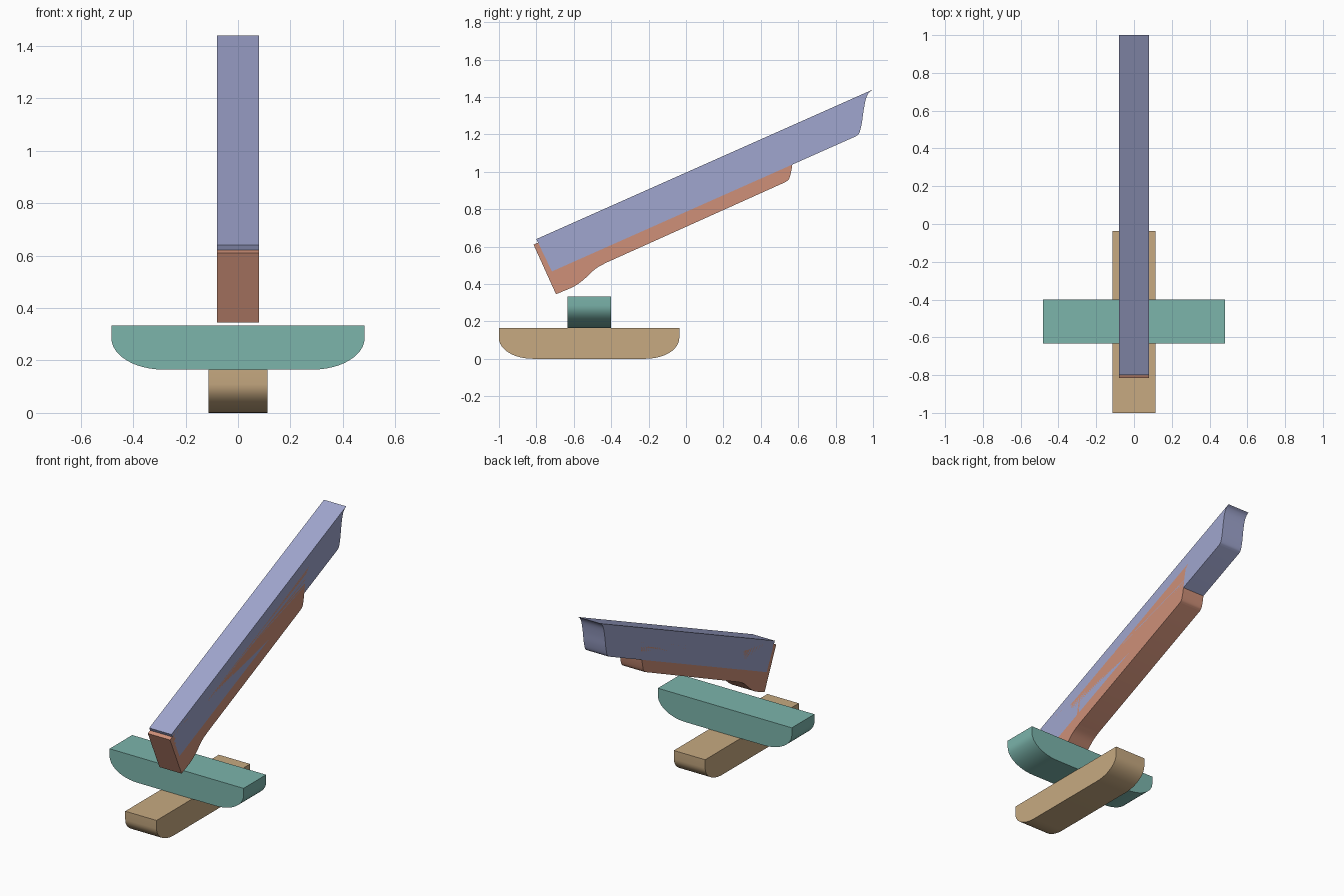
import bpy, bmesh, math
from mathutils import Vector

if "Cube" in bpy.data.objects:
    bpy.data.objects.remove(bpy.data.objects["Cube"])


def paint(obj, name, color):
    mat = bpy.data.materials.new(name)
    mat.diffuse_color = (*color, 1)
    mat.use_nodes = True
    mat.node_tree.nodes["Principled BSDF"].inputs["Base Color"].default_value = mat.diffuse_color
    obj.data.materials.append(mat)


def extrude_profile(name, pts, axis, lo, hi, color):
    """Extrude a 2D profile: axis 'x' takes (y, z) points, axis 'y' takes (x, z)."""
    place = (lambda p, d: (d, p[0], p[1])) if axis == 'x' else (lambda p, d: (p[0], d, p[1]))
    bm = bmesh.new()
    a = [bm.verts.new(place(p, lo)) for p in pts]
    b = [bm.verts.new(place(p, hi)) for p in pts]
    bm.faces.new(a)
    bm.faces.new(b[::-1])
    n = len(pts)
    for i in range(n):
        j = (i + 1) % n
        bm.faces.new((a[j], a[i], b[i], b[j]))
    bmesh.ops.recalc_face_normals(bm, faces=bm.faces)
    mesh = bpy.data.meshes.new(name)
    bm.to_mesh(mesh)
    bm.free()
    obj = bpy.data.objects.new(name, mesh)
    bpy.context.collection.objects.link(obj)
    paint(obj, name + "_paint", color)
    bpy.ops.object.select_all(action='DESELECT')
    obj.select_set(True)
    bpy.context.view_layer.objects.active = obj
    bpy.ops.object.shade_smooth_by_angle(angle=math.radians(30))
    return obj


def boat_profile(c, half, z0, z1, rx, rz, steps=12):
    """Flat top, bottom ends rounded by quarter ellipses."""
    arc = [(half - rx + rx * math.cos(t), z0 + rz - rz * math.sin(t))
           for t in (math.pi / 2 * i / steps for i in range(steps + 1))]
    right = [(half, z1)] + arc
    return [(c + u, z) for u, z in right] + [(c - u, z) for u, z in right[::-1]]


def spline(ctrl, steps=5):
    """Catmull-Rom curve through the control points."""
    p = [Vector(q) for q in ctrl]
    p = [2 * p[0] - p[1]] + p + [2 * p[-1] - p[-2]]
    out = []
    for i in range(1, len(p) - 2):
        for k in range(steps):
            t = k / steps
            out.append(0.5 * (2 * p[i] + (p[i + 1] - p[i - 1]) * t
                       + (2 * p[i - 1] - 5 * p[i] + 4 * p[i + 1] - p[i + 2]) * t * t
                       + (3 * p[i] - p[i - 1] - 3 * p[i + 1] + p[i + 2]) * t ** 3))
    return [tuple(v) for v in out] + [tuple(ctrl[-1])]


# Two crossed bracket arms
extrude_profile("lower_arm", boat_profile(-0.518, 0.482, 0, 0.165, 0.18, 0.11),
                'x', -0.113, 0.113, (0.57, 0.40, 0.22))
extrude_profile("cross_arm", boat_profile(0, 0.483, 0.165, 0.333, 0.2, 0.12),
                'y', -0.633, -0.40, (0.20, 0.46, 0.41))

# Curved tail shared by both slanted levers, from lower corner to tip
tail = [(0.910, 1.19), (0.927, 1.208), (0.940, 1.26), (0.950, 1.33),
        (0.963, 1.393), (0.980, 1.425), (1.0, 1.44)]

# Upper slanted lever
extrude_profile("upper_lever",
                [(-0.80, 0.64), (-0.717, 0.467)] + spline(tail),
                'x', -0.08, 0.08, (0.35, 0.38, 0.62))

# Lower slanted lever with a thicker head
shift = [(y - 0.375, z - 0.244) for y, z in tail]
belly = spline([(-0.695, 0.345), (-0.60, 0.386), (-0.545, 0.425), (-0.485, 0.48), (-0.43, 0.512)])
crown = spline([(-0.50, 0.69), (-0.57, 0.684), (-0.65, 0.676), (-0.73, 0.648), (-0.815, 0.61)])
extrude_profile("lower_lever", belly + spline(shift) + [(-0.42, 0.724)] + crown,
                'x', -0.08, 0.08, (0.62, 0.28, 0.19))
